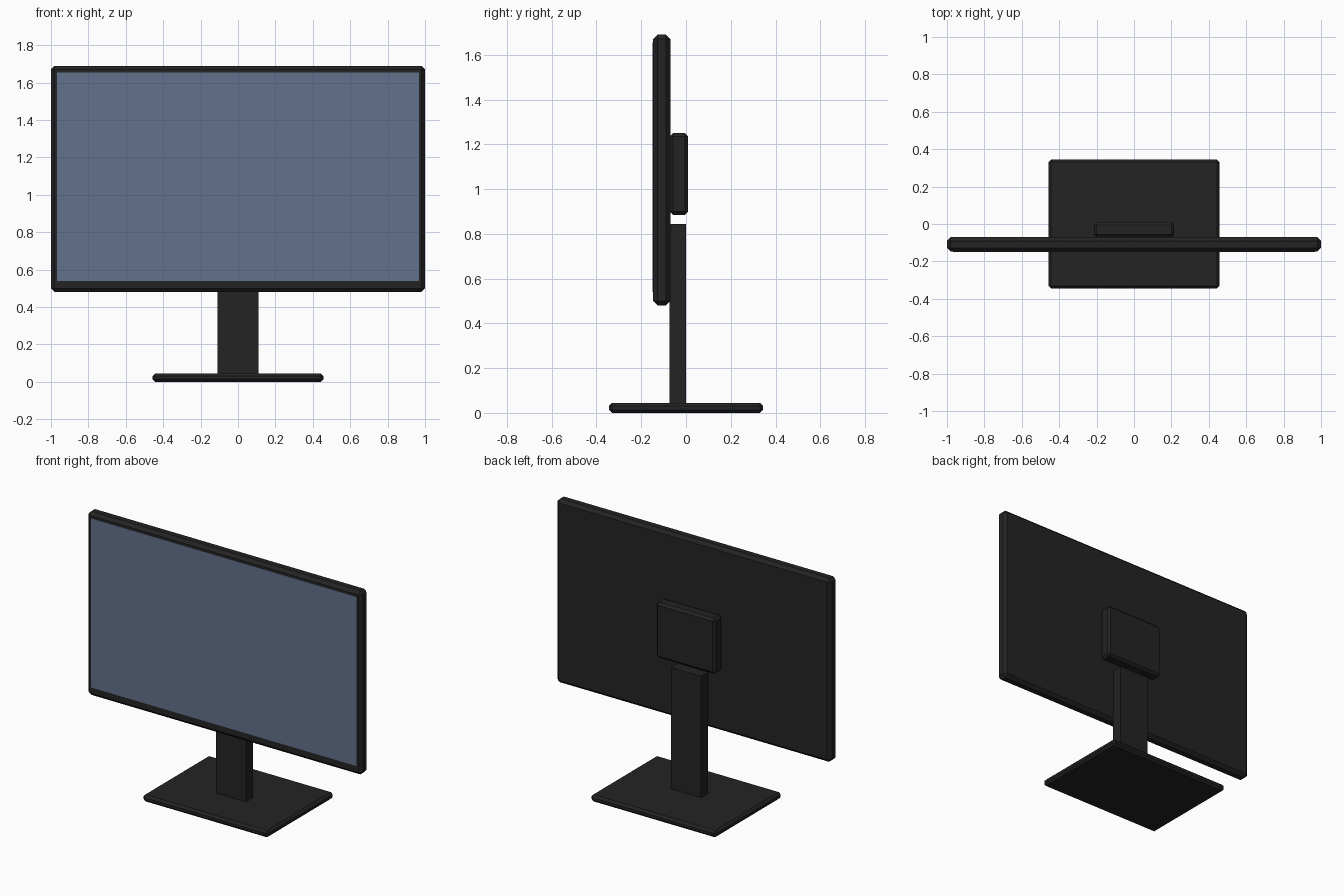
import bpy

cube = bpy.data.objects.get("Cube")
if cube:
    bpy.data.objects.remove(cube, do_unlink=True)


def material(name, colour):
    mat = bpy.data.materials.new(name)
    mat.use_nodes = True
    mat.diffuse_color = (*colour, 1)
    shader = next(n for n in mat.node_tree.nodes if n.type == "BSDF_PRINCIPLED")
    shader.inputs["Base Color"].default_value = (*colour, 1)
    shader.inputs["Roughness"].default_value = 0.6
    return mat


def box(name, x, y, z, mat, bevel=0):
    """Box spanning the given ranges, with optional chamfered edges."""
    spans = (x, y, z)
    bpy.ops.mesh.primitive_cube_add(size=1, location=[(a + b) / 2 for a, b in spans])
    obj = bpy.context.object
    obj.name = name
    obj.scale = [b - a for a, b in spans]
    bpy.ops.object.transform_apply(location=False, rotation=False, scale=True)
    obj.data.materials.append(mat)
    if bevel:
        chamfer = obj.modifiers.new("Chamfer", "BEVEL")
        chamfer.width = bevel
        chamfer.segments = 1
    return obj


black = material("black plastic", (0.017, 0.017, 0.017))
glass = material("blue grey screen", (0.12, 0.166, 0.26))

# Display panel and its screen
box("panel", (-1, 1), (-0.147, -0.07), (0.48, 1.69), black, 0.02)
box("screen", (-0.968, 0.968), (-0.149, -0.144), (0.54, 1.655), glass)

# Rear mount
box("rear_mount", (-0.215, 0.215), (-0.072, 0.01), (0.885, 1.25), black, 0.015)

# Stand
box("stand_post", (-0.11, 0.11), (-0.073, 0), (0.03, 0.845), black)
box("stand_base", (-0.457, 0.457), (-0.345, 0.345), (0, 0.045), black, 0.014)
